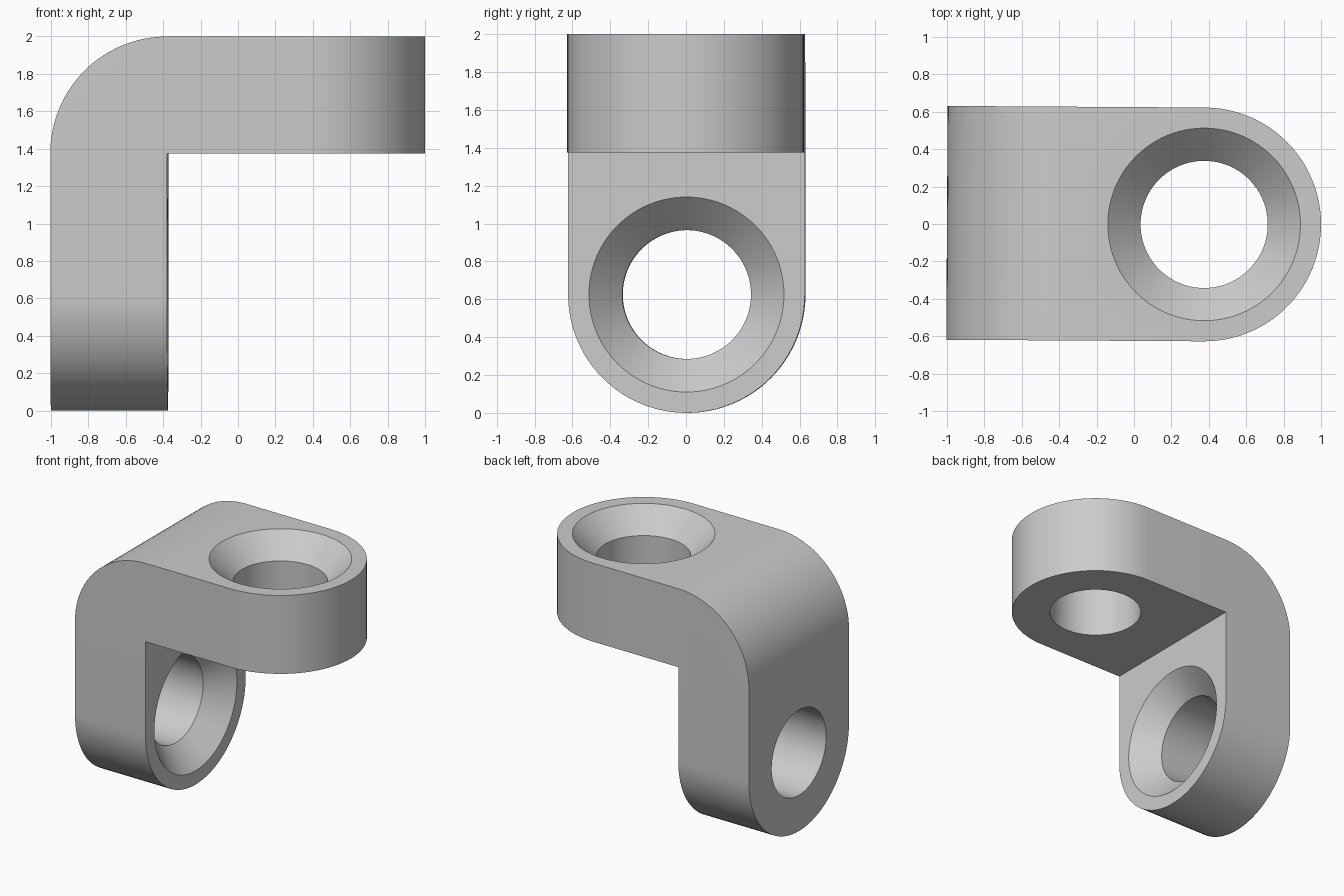
import bpy, bmesh, math
from mathutils import Matrix

old = bpy.data.objects.get("Cube")
if old:
    bpy.data.objects.remove(old, do_unlink=True)

T = 0.625            # plate thickness, half width and corner radius
HOLE, SINK = 0.34, 0.515

grey = bpy.data.materials.new("plain grey")
grey.use_nodes = True
grey.diffuse_color = (0.6, 0.6, 0.6, 1)
grey.node_tree.nodes["Principled BSDF"].inputs["Base Color"].default_value = (0.6, 0.6, 0.6, 1)


def make_object(name, bm):
    bmesh.ops.recalc_face_normals(bm, faces=bm.faces)
    mesh = bpy.data.meshes.new(name)
    bm.to_mesh(mesh)
    bm.free()
    mesh.materials.append(grey)
    obj = bpy.data.objects.new(name, mesh)
    bpy.context.collection.objects.link(obj)
    return obj


# Bracket: L profile extruded across, then rounded ends and outer corner
bm = bmesh.new()
profile = [(-1, 0), (T - 1, 0), (T - 1, 2 - T), (1, 2 - T), (1, 2), (-1, 2)]
face = bm.faces.new([bm.verts.new((x, -T, z)) for x, z in profile])
extruded = bmesh.ops.extrude_face_region(bm, geom=[face])["geom"]
bmesh.ops.translate(bm, verts=[g for g in extruded if isinstance(g, bmesh.types.BMVert)], vec=(0, 2 * T, 0))
bmesh.ops.recalc_face_normals(bm, faces=bm.faces)


def is_rounded(edge):
    a, b = (v.co for v in edge.verts)
    foot = a.z < 0.01 and b.z < 0.01 and abs(a.y - b.y) < 0.01
    tip = a.x > 0.99 and b.x > 0.99 and abs(a.y - b.y) < 0.01
    corner = all(c.x < -0.99 and c.z > 1.99 for c in (a, b))
    return foot or tip or corner


bmesh.ops.bevel(bm, geom=[e for e in bm.edges if is_rounded(e)], offset=T,
                offset_type='OFFSET', segments=24, profile=0.5, affect='EDGES', clamp_overlap=False)
bmesh.ops.remove_doubles(bm, verts=bm.verts, dist=0.0005)
bmesh.ops.dissolve_degenerate(bm, edges=bm.edges, dist=0.0005)
bracket = make_object("angle_bracket", bm)


# Countersunk holes: turned cutters whose wide end points along local +z
def cut_hole(name, matrix):
    bm = bmesh.new()
    over, depth = 0.1, SINK - HOLE
    outline = [(0, -T - over), (HOLE, -T - over), (HOLE, -depth), (SINK + over, over), (0, over)]
    verts = [bm.verts.new((r, 0, z)) for r, z in outline]
    edges = [bm.edges.new(pair) for pair in zip(verts, verts[1:])]
    bmesh.ops.spin(bm, geom=verts + edges, cent=(0, 0, 0), axis=(0, 0, 1),
                   angle=math.tau, steps=96, use_duplicate=False)
    bmesh.ops.remove_doubles(bm, verts=bm.verts, dist=0.0005)
    bmesh.ops.transform(bm, matrix=matrix, verts=bm.verts)
    cutter = make_object(name, bm)
    cutter.hide_render = True
    mod = bracket.modifiers.new(name, 'BOOLEAN')
    mod.operation, mod.solver, mod.object = 'DIFFERENCE', 'EXACT', cutter
    bpy.context.view_layer.objects.active = bracket
    bpy.ops.object.modifier_apply(modifier=mod.name)
    bpy.data.objects.remove(cutter, do_unlink=True)


bpy.ops.object.select_all(action='DESELECT')
bracket.select_set(True)
cut_hole("top_hole", Matrix.Translation((1 - T, 0, 2)))
cut_hole("side_hole", Matrix.Translation((T - 1, 0, T)) @ Matrix.Rotation(math.pi / 2, 4, 'Y'))

# Slight turn and smooth curved walls
bracket.rotation_euler.z = math.radians(-0.35)
bpy.context.view_layer.objects.active = bracket
bpy.ops.object.shade_smooth_by_angle(angle=math.radians(30))
